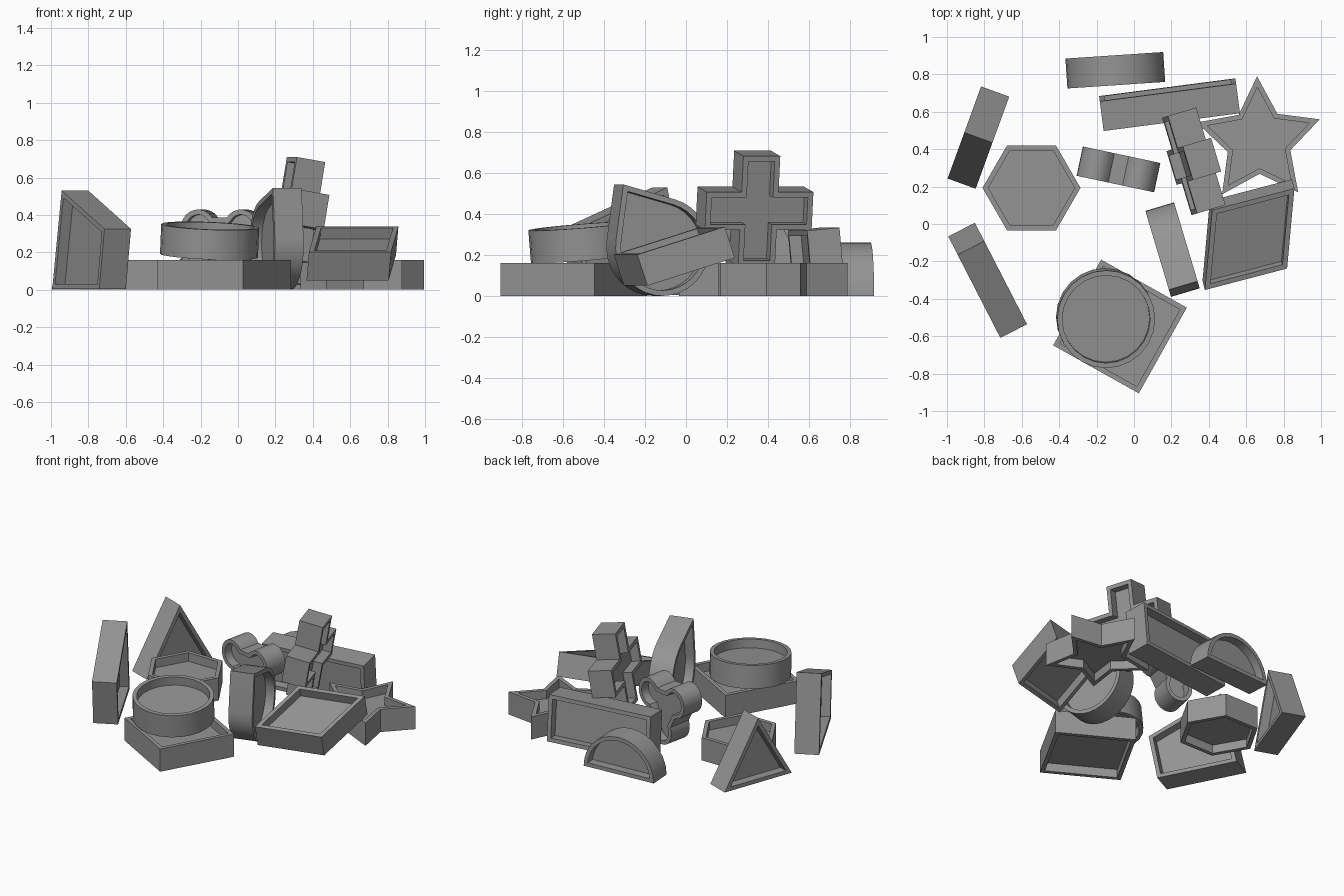
import bpy, bmesh
from math import sin, cos, radians, pi
from mathutils import Vector, Matrix

if "Cube" in bpy.data.objects:
    bpy.data.objects.remove(bpy.data.objects["Cube"])

THICK, RIM, DEPTH = 0.16, 0.027, 0.06

grey = bpy.data.materials.new("plain_grey")
grey.use_nodes = True
grey.diffuse_color = (0.3, 0.3, 0.3, 1)
grey.node_tree.nodes["Principled BSDF"].inputs["Base Color"].default_value = (0.3, 0.3, 0.3, 1)


def arc(r, start, end, n, cx=0.0, cy=0.0):
    """Points on an arc, angles in degrees."""
    angles = [radians(start + (end - start) * i / n) for i in range(n + 1)]
    return [(cx + r * cos(a), cy + r * sin(a)) for a in angles]


def regular(r, n, turn=0):
    return arc(r, turn, turn + 360, n)[:-1]


def inset(points, d):
    """Shift each side of a counter-clockwise outline inwards by d."""
    pts = [Vector(p) for p in points]
    result = []
    for i, p in enumerate(pts):
        a = (p - pts[i - 1]).normalized()
        b = (pts[(i + 1) % len(pts)] - p).normalized()
        na, nb = Vector((-a.y, a.x)), Vector((-b.y, b.x))
        result.append(p + (na + nb) * d / (1 + na.dot(nb)))
    return result


def tray(name, outline, center, x_dir=(1, 0, 0), y_dir=(0, 1, 0)):
    """Thick outline with a recess on both broad faces."""
    bm = bmesh.new()
    inner, h = inset(outline, RIM), THICK / 2
    levels = [(inner, h - DEPTH), (inner, h), (outline, h),
              (outline, -h), (inner, -h), (inner, DEPTH - h)]
    rings = [[bm.verts.new((p[0], p[1], z)) for p in pts] for pts, z in levels]
    n = len(outline)
    for upper, lower in zip(rings, rings[1:]):
        for i in range(n):
            j = (i + 1) % n
            bm.faces.new((upper[i], lower[i], lower[j], upper[j]))
    bm.faces.new(rings[0])
    bm.faces.new(rings[-1][::-1])
    bmesh.ops.recalc_face_normals(bm, faces=bm.faces)
    mesh = bpy.data.meshes.new(name)
    bm.to_mesh(mesh)
    bm.free()
    mesh.materials.append(grey)
    obj = bpy.data.objects.new(name, mesh)
    bpy.context.collection.objects.link(obj)
    x = Vector(x_dir).normalized()
    z = x.cross(Vector(y_dir)).normalized()
    y = z.cross(x)
    turn = Matrix((x, y, z)).transposed().to_4x4()
    obj.matrix_world = Matrix.Translation(center) @ turn
    bpy.ops.object.select_all(action="DESELECT")
    obj.select_set(True)
    bpy.context.view_layer.objects.active = obj
    bpy.ops.object.shade_smooth_by_angle(angle=radians(28))
    return obj


def box(w, h):
    return [(-w / 2, -h / 2), (w / 2, -h / 2), (w / 2, h / 2), (-w / 2, h / 2)]


UP = (0, 0, 1)

# Trays lying flat
tray("square_tray", box(0.525, 0.525), (-0.075, -0.548, 0.08), (0.455, -0.255, 0), (0.255, 0.455, 0))
tray("hexagon_tray", regular(0.262, 6), (-0.548, 0.193, 0.08))
star = [(r * cos(a), r * sin(a)) for i in range(10)
        for r, a in [(0.346 if i % 2 == 0 else 0.176, radians(91.5) + i * pi / 5)]]
tray("star_tray", star, (0.667, 0.444, 0.08))

# Trays resting on others
tray("round_tray", regular(0.262, 24), (-0.152, -0.503, 0.262), (1, 0, -0.04), (0, 1, 0.08))
u, v = Vector((0.227, 0)), Vector((0.073, 0.213))
tray("rhombus_tray", [-u - v, u - v, u + v, v - u], (0.612, -0.057, 0.194),
     (0.44, 0.115, 0), (0.04, 0.43, 0.137))
a, b = 0.094, 0.272
arm = [(b, -a), (b, a), (a, a)]
cross = [(x * cos(k * pi / 2) - y * sin(k * pi / 2), x * sin(k * pi / 2) + y * cos(k * pi / 2))
         for k in range(4) for x, y in arm]
tray("cross_tray", cross, (0.32, 0.335, 0.428), (0.287, -0.957, 0), (0.163, 0.049, 1))

# Trays standing on edge
tray("trapezoid_tray", [(0, 0), (0.55, 0), (0.61, 0.32), (0.11, 0.525)],
     (-0.922, -0.03, 0.005), (0.457, -0.889, 0), UP)
tray("triangle_tray", [(-0.262, 0), (0.262, 0), (0, 0.455)], (-0.832, 0.462, 0), (0.342, 0.94, 0), UP)
tray("half_round_tray", arc(0.262, 0, 180, 14), (-0.1, 0.822, 0), (0.998, 0.067, 0), UP)
tray("rectangle_tray", box(0.735, 0.32), (0.19, 0.638, 0.167), (0.992, 0.129, 0), (0.012, -0.09, 1))

# Trefoil with two lobes up and one down
trefoil = []
for turn in (30, 150, 270):
    lobe = radians(turn)
    trefoil += arc(0.095, turn - 115, turn + 115, 14, 0.135 * cos(lobe), 0.135 * sin(lobe))
trefoil = [(x, y * 1.09) for x, y in trefoil]
tray("trefoil_tray", trefoil, (-0.083, 0.292, 0.252), (0.978, -0.208, 0), UP)

# Teardrop with its point up
teardrop = arc(0.24, 105.6, 367.8, 24) + [(0.2, 0.305)]
tray("teardrop_tray", teardrop, (0.206, -0.137, 0.24), (0.286, -0.958, 0), UP)
